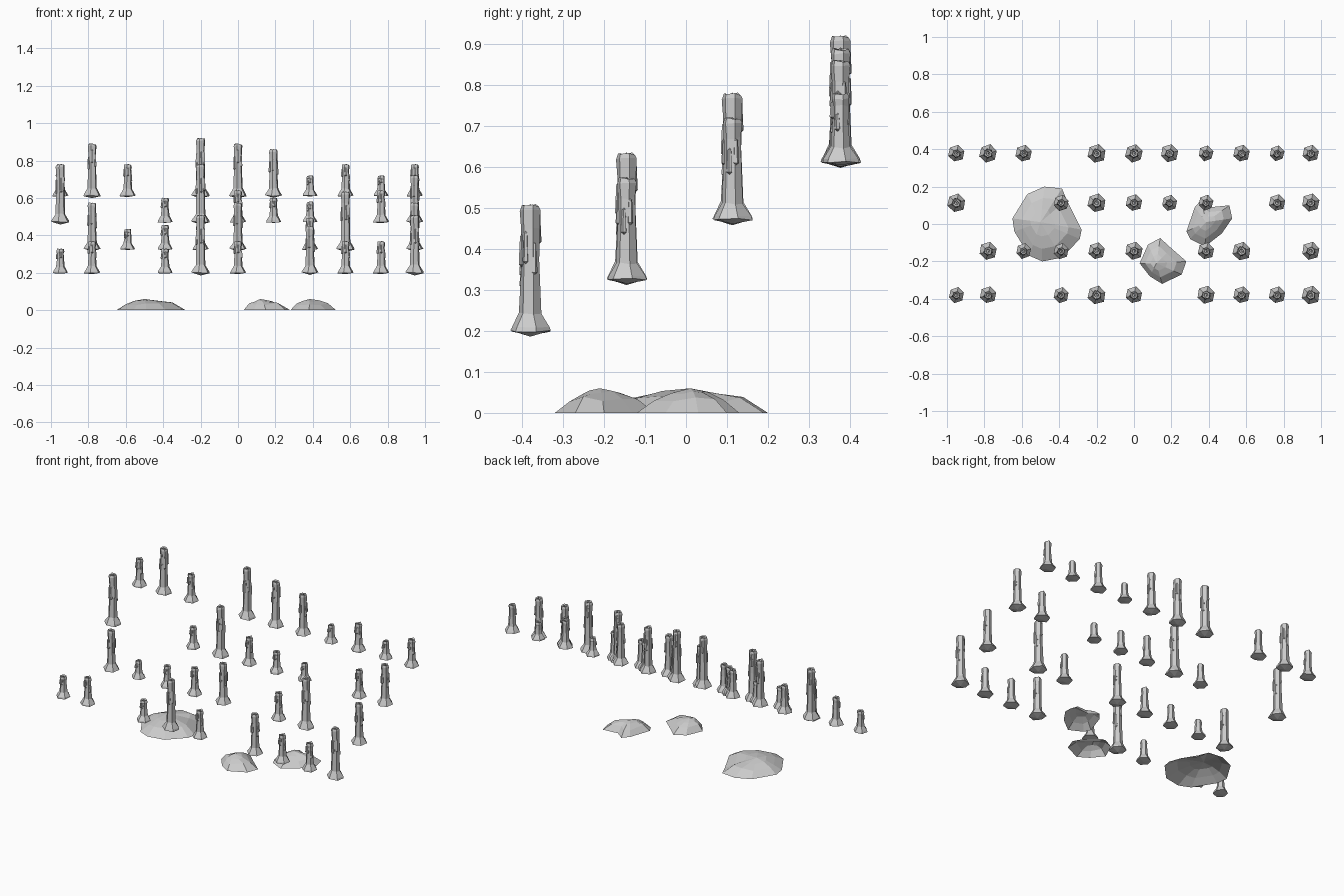
import bpy, bmesh, math, random
from mathutils import Vector

if "Cube" in bpy.data.objects:
    bpy.data.objects.remove(bpy.data.objects["Cube"])

SIDES = 6


def make_object(name, bm, loc=(0, 0, 0)):
    mesh = bpy.data.meshes.new(name)
    bm.to_mesh(mesh)
    bm.free()
    ob = bpy.data.objects.new(name, mesh)
    ob.location = loc
    bpy.context.collection.objects.link(ob)
    return ob


def bridge(bm, a, b):
    n = len(a)
    for i in range(n):
        bm.faces.new((a[i], a[(i + 1) % n], b[(i + 1) % n], b[i]))


def fan(bm, ring, tip, flip=False):
    n = len(ring)
    for i in range(n):
        f = (ring[i], ring[(i + 1) % n], tip)
        bm.faces.new(f[::-1] if flip else f)


def loft(bm, profile, sides, tip_low, tip_high, phase=0.0, jitter=0.0, rng=random, centre=(0, 0)):
    rings = []
    for r, z, jz in profile:
        ring = []
        for i in range(sides):
            a = phase + 2 * math.pi * i / sides
            rr = r * (1 + rng.uniform(-jitter, jitter))
            ring.append(bm.verts.new((centre[0] + rr * math.cos(a), centre[1] + rr * math.sin(a),
                                      z + rng.uniform(-jz, jz))))
        rings.append(ring)
    for a, b in zip(rings, rings[1:]):
        bridge(bm, a, b)
    fan(bm, rings[0], bm.verts.new((*centre, tip_low)), True)
    fan(bm, rings[-1], bm.verts.new((*centre, tip_high)))


def candle_mesh(h, seed):
    rng = random.Random(seed)
    bm = bmesh.new()
    tall = (h - 0.11) / 0.2
    flare = 0.042 + 0.010 * tall
    r = 0.021 + 0.004 * tall
    # melted foot, shaft, rim and hollow wick well
    profile = [(flare, 0.0, 0.003), (flare * 0.93, 0.008, 0.002), (r * 1.1, 0.032 + 0.01 * tall, 0.003),
               (r * 0.92, h * 0.55, 0.004), (r * 0.9, h * 0.8, 0.004), (r, h - 0.016, 0.003),
               (r * 0.85, h - 0.004, 0.004), (r * 0.5, h - 0.006, 0.002), (r * 0.4, h - 0.018, 0)]
    loft(bm, profile, SIDES, -0.004 - 0.01 * tall, h - 0.02, 0.3, 0.06, rng)
    # wick
    loft(bm, [(0.003, h - 0.02, 0), (0.003, h - 0.003, 0)], 4, h - 0.02, h, centre=(0.002, 0))
    # wax drips running down the sides
    for k in range(2 + round(3 * tall)):
        a = math.radians(-150 + 62 * k + rng.uniform(-15, 15))
        top = h - 0.012 - rng.uniform(0, 0.5) * (h - 0.08)
        low = max(0.03, top - 0.03 - 0.05 * tall)
        c = (r * 0.85 * math.cos(a), r * 0.85 * math.sin(a))
        loft(bm, [(0.0075, low + 0.006, 0), (0.006, (low + top) / 2, 0), (0.0045, top - 0.004, 0)],
             5, low, top, a, 0.1, rng, c)
    return bm


# candle columns and rows: row (y, foot height) -> {column: candle height}
COLS = [-0.95, -0.78, -0.59, -0.39, -0.20, 0.0, 0.19, 0.385, 0.575, 0.765, 0.945]
A, B, C, D, E, F = 0.11, 0.13, 0.17, 0.25, 0.28, 0.31
ROWS = [
    (-0.38, 0.200, {0: B, 1: C, 3: B, 4: F, 5: C, 7: D, 8: C, 9: C, 10: F}),
    (-0.145, 0.326, {1: D, 2: A, 3: B, 4: C, 5: D, 7: C, 8: F, 10: D}),
    (0.113, 0.472, {0: F, 3: B, 4: F, 5: C, 6: B, 7: A, 9: C, 10: D}),
    (0.377, 0.612, {0: C, 1: E, 2: C, 4: F, 5: E, 6: D, 7: A, 8: C, 9: A, 10: C}),
]
shared = {}
for y, z, row in ROWS:
    for col, h in row.items():
        loc = (COLS[col], y, z)
        if h not in shared:
            shared[h] = make_object("candle", candle_mesh(h, int(h * 100)), loc).data
        else:
            ob = bpy.data.objects.new("candle", shared[h])
            ob.location = loc
            bpy.context.collection.objects.link(ob)


def wax_mound(name, outline, peak):
    # low faceted puddle: outline, shoulder ring, crown ring, off-centre peak
    rng = random.Random(len(outline))
    bm = bmesh.new()
    c = sum((Vector(p) for p in outline), Vector((0, 0))) / len(outline)
    rings = []
    for s, z, j in ((1, 0, 0), (0.68, 0.034, 0.008), (0.36, 0.050, 0.005)):
        t = Vector(peak) * (1 - s)
        rings.append([bm.verts.new((*(c * s + t + (Vector(p) - c) * s), z + rng.uniform(-j, j)))
                      for p in outline])
    for a, b in zip(rings, rings[1:]):
        bridge(bm, a, b)
    fan(bm, rings[-1], bm.verts.new((*peak, 0.06)))
    bmesh.ops.recalc_face_normals(bm, faces=bm.faces)
    if sum(f.normal.z for f in bm.faces) < 0:
        bmesh.ops.reverse_faces(bm, faces=bm.faces)
    make_object(name, bm)


wax_mound("large_mound", [(-.65, .03), (-.57, .16), (-.48, .2), (-.385, .19), (-.36, .13), (-.28, -.03),
                          (-.29, -.08), (-.385, -.18), (-.49, -.2), (-.56, -.17), (-.64, -.04)], (-.50, .01))
wax_mound("front_mound", [(.03, -.21), (.075, -.11), (.14, -.075), (.2, -.13), (.28, -.2), (.255, -.27),
                          (.15, -.32), (.085, -.28)], (.12, -.21))
wax_mound("right_mound", [(.28, -.04), (.325, .09), (.36, .13), (.41, .09), (.51, .1), (.525, .03),
                          (.47, -.05), (.38, -.12), (.3, -.08)], (.385, .01))
